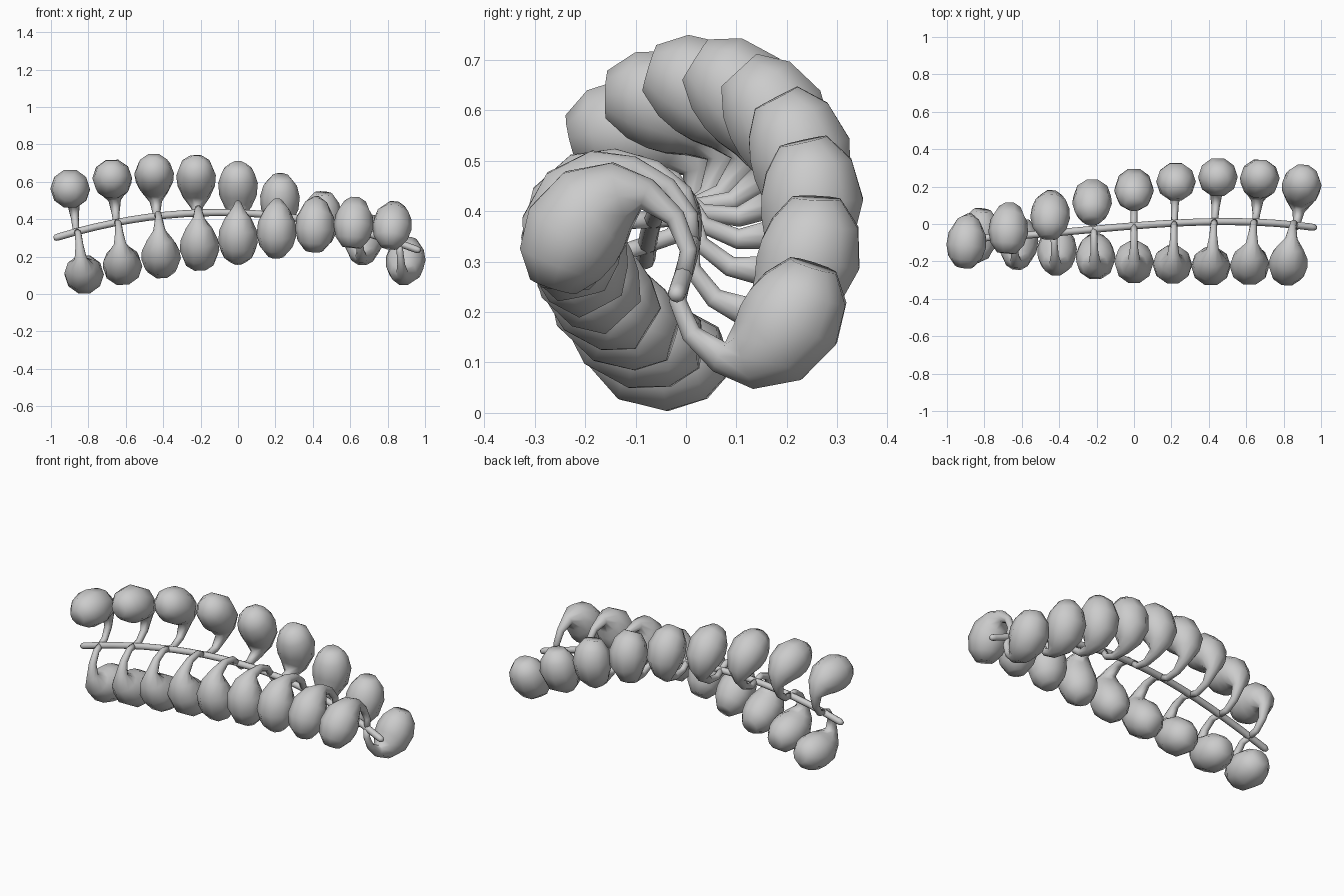
import bpy, bmesh, math
from mathutils import Vector

if "Cube" in bpy.data.objects:
    bpy.data.objects.remove(bpy.data.objects["Cube"])

PAIRS, SIDES = 9, 10

# gently arched stem line
def stem_at(x):
    return Vector((x, -0.01 + 0.0795 * x - 0.042 * x * x - 0.0517 * x ** 3,
                   0.434 - 0.036 * x - 0.177 * x * x))

# hooked leaf path in the plane across the stem: (y, z, radius)
LEAF = [(0.0, 0.0, 0.018), (-0.01, -0.05, 0.018), (0.018, -0.115, 0.021),
        (0.075, -0.16, 0.033), (0.125, -0.157, 0.071), (0.178, -0.128, 0.1),
        (0.22, -0.077, 0.106), (0.243, -0.022, 0.09), (0.257, 0.025, 0.05)]

def tube(name, pts, radii, side_hint, sides):
    bm = bmesh.new()
    rings = []
    for i, p in enumerate(pts):
        t = (pts[min(i + 1, len(pts) - 1)] - pts[max(i - 1, 0)]).normalized()
        u = (side_hint - t * side_hint.dot(t)).normalized()
        v = t.cross(u)
        rings.append([bm.verts.new(p + radii[i] * (
            u * math.cos(2 * math.pi * k / sides) + v * math.sin(2 * math.pi * k / sides)))
            for k in range(sides)])
    for a, b in zip(rings, rings[1:]):
        for k in range(sides):
            n = (k + 1) % sides
            bm.faces.new((a[k], a[n], b[n], b[k]))
    bm.faces.new(rings[0][::-1])
    bm.faces.new(rings[-1])
    bmesh.ops.recalc_face_normals(bm, faces=bm.faces)
    me = bpy.data.meshes.new(name)
    bm.to_mesh(me)
    bm.free()
    for f in me.polygons:
        f.use_smooth = True
    ob = bpy.data.objects.new(name, me)
    bpy.context.collection.objects.link(ob)
    return ob

# stem with slightly rounded ends
xs = [-0.985, -0.975] + [-0.96 + 1.91 * i / 20 for i in range(21)] + [0.965, 0.975]
rad = [0.01, 0.017] + [0.019] * 21 + [0.017, 0.01]
tube("stem", [stem_at(x) for x in xs], rad, Vector((0, 0, 1)), 8)

# opposite pairs of fleshy leaves, twisting around the stem
for i in range(PAIRS):
    x = -0.86 + 0.215 * i
    k = (i - 4) / 4
    base = stem_at(x)
    ang = math.radians(15.1 * (PAIRS - 1 - i) - 1)
    reach = 1 + 0.05 * (1 - k * k)          # middle leaves reach a little further
    c, s = math.cos(ang) * reach, math.sin(ang) * reach
    for row, sgn in (("upper", 1), ("lower", -1)):
        pts = []
        for j, (a, b, r) in enumerate(LEAF):
            lean = sgn * 0.05 * k * j / (len(LEAF) - 1)
            pts.append(base + Vector((lean, sgn * (a * c - b * s), sgn * (a * s + b * c))))
        tube(f"{row}_leaf_{i + 1}", pts, [q[2] for q in LEAF], Vector((1, 0, 0)), SIDES)
